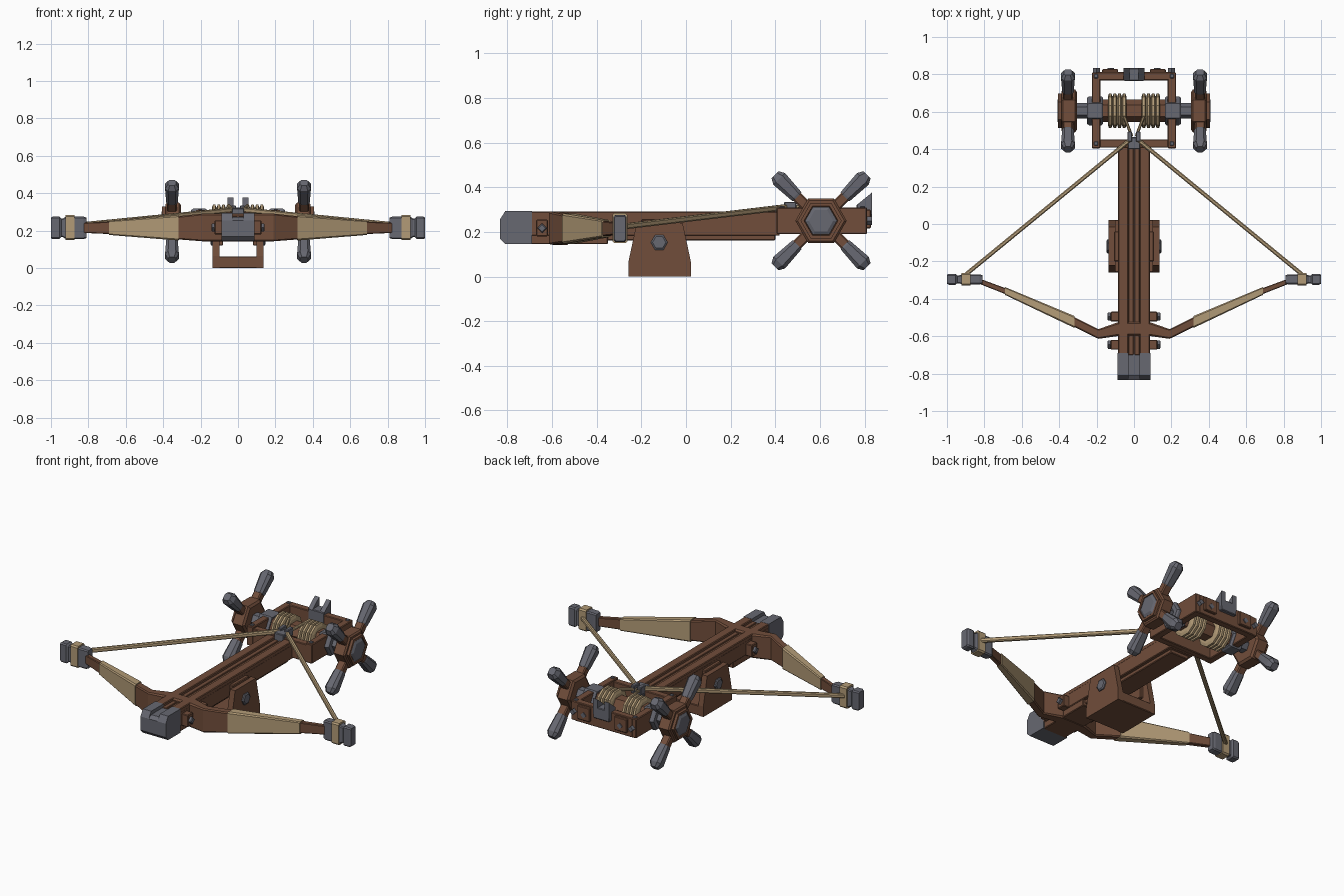
import bpy, bmesh
from math import pi, cos, sin
from mathutils import Matrix, Vector

if "Cube" in bpy.data.objects:
    bpy.data.objects.remove(bpy.data.objects["Cube"])


def material(name, rgb):
    m = bpy.data.materials.new(name)
    m.diffuse_color = (*rgb, 1)
    m.use_nodes = True
    m.node_tree.nodes["Principled BSDF"].inputs["Base Color"].default_value = m.diffuse_color
    return m


WOOD = material("brown wood", (0.165, 0.075, 0.043))
IRON = material("grey iron", (0.135, 0.138, 0.165))
ROPE = material("tan rope", (0.45, 0.33, 0.185))


def finish(name, bm, mat, mirror=False):
    """Turn a bmesh into an object, optionally with a copy mirrored across x = 0."""
    if mirror:
        dup = bmesh.ops.duplicate(bm, geom=bm.verts[:] + bm.edges[:] + bm.faces[:])["geom"]
        for v in dup:
            if isinstance(v, bmesh.types.BMVert):
                v.co.x *= -1
    bmesh.ops.recalc_face_normals(bm, faces=bm.faces)
    me = bpy.data.meshes.new(name)
    bm.to_mesh(me)
    bm.free()
    me.materials.append(mat)
    ob = bpy.data.objects.new(name, me)
    bpy.context.collection.objects.link(ob)
    return ob


def skin(name, rings, mat, mirror=False):
    """Join rings of points into a closed solid."""
    bm = bmesh.new()
    rows = [[bm.verts.new(p) for p in r] for r in rings]
    n = len(rows[0])
    for a, b in zip(rows, rows[1:]):
        for i in range(n):
            bm.faces.new((a[i], a[(i + 1) % n], b[(i + 1) % n], b[i]))
    bm.faces.new(rows[0])
    bm.faces.new(rows[-1])
    return finish(name, bm, mat, mirror)


def box(name, x, y, z, mat, mirror=False, bevel=0.004):
    bm = bmesh.new()
    bmesh.ops.create_cube(bm, size=1)
    for v in bm.verts:
        v.co = [(r[0] + r[1]) / 2 + c * (r[1] - r[0]) for r, c in zip((x, y, z), v.co)]
    if bevel:
        bmesh.ops.bevel(bm, geom=bm.edges[:], offset=bevel, segments=1, affect='EDGES')
    return finish(name, bm, mat, mirror)


def loft(name, stations, mat, mirror=False, M=Matrix(), cut=0.25):
    """Chamfered bar along local x; station = (x, y centre, z centre, half y, half z)."""
    rings = []
    for t, cy, cz, hy, hz in stations:
        c = cut * min(hy, hz)
        pts = [(hy, hz - c), (hy - c, hz), (c - hy, hz), (-hy, hz - c),
               (-hy, c - hz), (c - hy, -hz), (hy - c, -hz), (hy, c - hz)]
        rings.append([M @ Vector((t, cy + a, cz + b)) for a, b in pts])
    return skin(name, rings, mat, mirror)


def bar(name, a, b, hy, hz, mat, mirror=False):
    """Straight bar between two points."""
    a, b = Vector(a), Vector(b)
    d = (b - a).normalized()
    s = Vector((0, 0, 1)).cross(d).normalized()
    M = Matrix.Translation(a) @ Matrix((d, s, d.cross(s))).transposed().to_4x4()
    L = (b - a).length
    return loft(name, [(0, 0, 0, hy, hz), (L, 0, 0, hy, hz)], mat, mirror, M, 0.5)


def lathe(name, profile, n, y, z, mat, mirror=False):
    """Turned part around an x-parallel axis; profile = (x, radius)."""
    rings = [[(x, y + r * cos(2 * pi * i / n), z + r * sin(2 * pi * i / n))
              for i in range(n)] for x, r in profile]
    return skin(name, rings, mat, mirror)


def prism(name, outline, x0, x1, mat, mirror=False):
    """Side outline (y, z) extruded in x."""
    return skin(name, [[(x, y, z) for y, z in outline] for x in (x0, x1)], mat, mirror)


# Stock: body, two rails beside the bolt groove, keel, thicker front section
box("stock_body", (-.085, .085), (-.70, .42), (.183, .272), WOOD)
box("stock_rail", (.03, .085), (-.70, .42), (.265, .292), WOOD, True)
box("groove_rib", (.004, .03), (-.70, .42), (.262, .277), WOOD, True, .002)
box("stock_keel", (-.065, .065), (-.36, .40), (.162, .19), WOOD)
box("stock_front", (-.08, .08), (-.70, -.35), (.145, .2), WOOD)

# Iron nose cap, tapered at the front and grooved on top
nose = [(-.69, .145), (-.81, .145), (-.834, .17), (-.834, .255), (-.81, .293), (-.69, .293)]
prism("nose_cap_cheek", nose, .03, .087, IRON, True)
prism("nose_cap_core", [(y, min(z, .272)) for y, z in nose], -.03, .03, IRON)

# Limb clamps with bolts
for y in (-.495, -.645):
    box("limb_clamp", (.08, .125), (y - .026, y + .026), (.18, .255), WOOD, True)
    lathe("clamp_bolt", [(.12, .022), (.138, .022), (.142, .016)], 4, y, .217, IRON, True)

# Bow limbs with rope wrap
loft("bow_limb", [(0, -.56, .217, .037, .075), (.085, -.562, .217, .037, .075),
                  (.19, -.588, .217, .026, .074), (.32, -.524, .215, .026, .062),
                  (.69, -.358, .215, .016, .033), (.85, -.297, .215, .014, .026)], WOOD, True)
loft("limb_wrap", [(.318, -.524, .215, .032, .068), (.69, -.358, .215, .021, .038)], ROPE, True)

# Iron limb tips with string loops
loft("limb_tip", [(.81, -.296, .215, .022, .055), (.825, -.296, .215, .027, .06),
                  (.92, -.296, .215, .027, .06), (.935, -.296, .215, .021, .05),
                  (.945, -.296, .215, .021, .05), (.955, -.296, .215, .029, .06),
                  (.99, -.296, .215, .029, .06), (1, -.296, .215, .024, .055)], IRON, True)
loft("string_loop", [(.873, -.296, .217, .034, .067), (.922, -.296, .217, .034, .067)], ROPE, True)
bar("bow_string", (.905, -.275, .225), (.015, .455, .312), .011, .013, ROPE, True)

# Base bracket: floor plate, tapered cheeks and pivot bolts
box("base_floor", (-.135, .135), (-.258, .022), (0, .062), WOOD)
prism("base_cheek", [(-.258, 0), (.022, 0), (.022, .065), (-.015, .24), (-.221, .24),
                     (-.258, .065)], .1, .135, WOOD, True)
box("base_saddle", (.08, .105), (-.2, -.04), (.12, .255), WOOD, True)
lathe("pivot_bolt", [(.13, .038), (.142, .038), (.147, .03)], 6, -.12, .153, IRON, True)

# Winch frame
box("frame_side", (.18, .225), (.405, .81), (.19, .31), WOOD, True)
box("frame_front", (-.2, .2), (.408, .452), (.19, .30), WOOD)
box("frame_back", (-.2, .2), (.768, .812), (.19, .31), WOOD)
box("frame_back_plate", (.085, .17), (.80, .828), (.215, .3), WOOD, True)
for y in (.43, .79):
    box("frame_peg", (.192, .213), (y - .011, y + .011), (.30, .316), IRON, True, .003)
R = Matrix.Rotation(pi / 2, 4, 'Z')
for x in (.125, .2):
    loft("back_bolt", [(.80, -x, .25, .018, .018), (.833, -x, .25, .018, .018)], IRON, True, R, 1)

# Rear sight with two raised prongs
box("sight_block", (-.055, .055), (.765, .834), (.255, .325), IRON)
prism("sight_prong", [(.77, .31), (.834, .28), (.834, .377), (.77, .325)], .025, .055, IRON, True)

# Winch axle, spool, coils and bearings
lathe("spool", [(-.17, .06), (.17, .06)], 6, .605, .25, WOOD)
lathe("axle", [(.16, .042), (.33, .042)], 6, .605, .25, IRON, True)
lathe("bearing", [(.165, .07), (.175, .078), (.24, .078), (.25, .07)], 6, .605, .25, IRON, True)
coil = []
for i in range(4):
    x = .04 + i * .025
    coil += [(x, .075), (x + .006, .093), (x + .019, .093), (x + .025, .075)]
lathe("rope_coil", [p for i, p in enumerate(coil) if i == 0 or p[0] > coil[i - 1][0] + .001],
      10, .605, .25, ROPE, True)
bar("draw_rope", (.012, .47, .305), (.052, .575, .334), .008, .008, ROPE, True)

# Catch hook holding the string
box("catch_block", (-.033, .033), (.40, .465), (.26, .32), IRON)
box("catch_fork", (.01, .035), (.44, .495), (.285, .335), IRON, True)

# Hand wheels: hexagonal hub and four handled spokes on each side
lathe("wheel_hub", [(.305, .1), (.315, .115), (.38, .115), (.388, .105), (.388, .092),
                    (.405, .092), (.405, .076), (.393, .074)], 6, .605, .25, WOOD, True)
lathe("hub_cap", [(.38, .072), (.402, .072), (.41, .055)], 6, .605, .25, IRON, True)
for k in range(4):
    a = pi / 4 + k * pi / 2
    d, s = Vector((0, cos(a), sin(a))), Vector((0, -sin(a), cos(a)))
    M = Matrix.Translation((.353, .605, .25)) @ Matrix((d, s, Vector((1, 0, 0)))).transposed().to_4x4()
    loft("wheel_spoke", [(.07, 0, 0, .024, .026), (.17, 0, 0, .024, .026)], WOOD, True, M)
    loft("spoke_handle", [(.15, 0, 0, .027, .028), (.16, 0, 0, .029, .031), (.265, 0, 0, .037, .037),
                          (.292, 0, 0, .022, .022)], IRON, True, M, .45)
